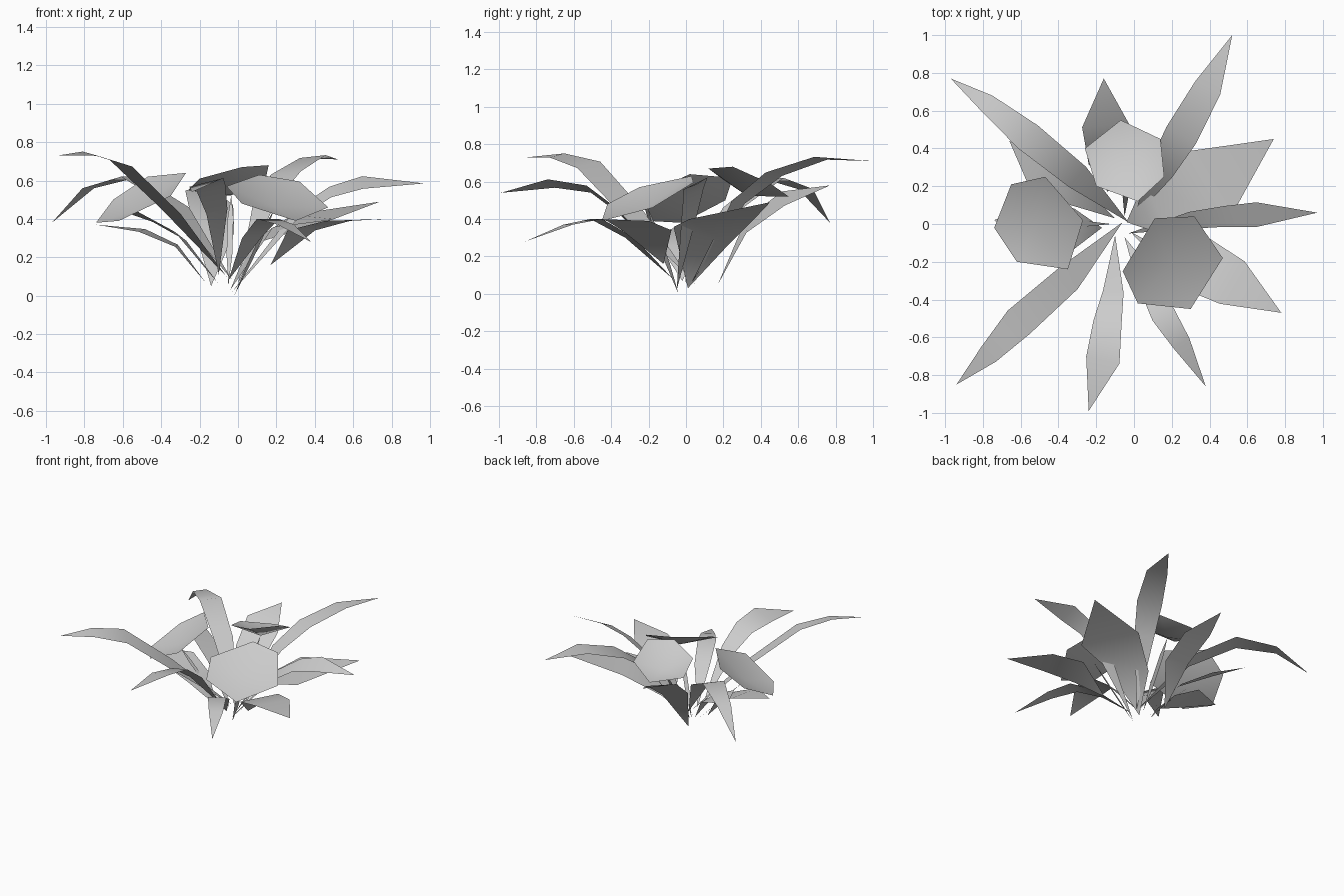
import bpy
import bmesh
from mathutils import Vector

default_cube = bpy.data.objects.get("Cube")
if default_cube:
    bpy.data.objects.remove(default_cube, do_unlink=True)

# One plain grey for the whole plant
grey = bpy.data.materials.new("plant_grey")
grey.use_nodes = True
colour = (0.6, 0.6, 0.6, 1)
grey.diffuse_color = colour
grey.node_tree.nodes["Principled BSDF"].inputs["Base Color"].default_value = colour


def finish(name, bm):
    """Turn a bmesh into a smooth shaded object with the plant material."""
    bmesh.ops.recalc_face_normals(bm, faces=bm.faces)
    if sum(face.normal.z for face in bm.faces) < 0:
        bmesh.ops.reverse_faces(bm, faces=bm.faces)
    for face in bm.faces:
        face.smooth = True
    mesh = bpy.data.meshes.new(name)
    bm.to_mesh(mesh)
    bm.free()
    mesh.materials.append(grey)
    obj = bpy.data.objects.new(name, mesh)
    bpy.context.collection.objects.link(obj)
    return obj


def leaf(name, base, sections, tip, tilt=0.0):
    """Pointed blade: each section is x, y, z, width and, if it differs, its own tilt.
    Tilt lifts the left edge."""
    bm = bmesh.new()
    path = [Vector(base)] + [Vector(s[:3]) for s in sections] + [Vector(tip)]
    start = bm.verts.new(path[0])
    previous = [start]
    for i, section in enumerate(sections, 1):
        along = path[i + 1] - path[i - 1]
        lift = section[4] if len(section) > 4 else tilt
        side = Vector((-along.y, along.x, 0)).normalized()
        side = (side + Vector((0, 0, lift))) * section[3] / 2
        row = [bm.verts.new(path[i] + side), bm.verts.new(path[i] - side)]
        if len(previous) == 1:
            bm.faces.new((start, row[1], row[0]))
        else:
            bm.faces.new((previous[0], previous[1], row[1], row[0]))
        previous = row
    end = bm.verts.new(path[-1])
    bm.faces.new((previous[0], previous[1], end))
    return finish(name, bm)


def bloom(name, rim, root, dip=0.06):
    """Shallow six sided dish with a thin ribbon stem."""
    bm = bmesh.new()
    corners = [bm.verts.new(p) for p in rim]
    middle = sum((Vector(p) for p in rim), Vector()) / len(rim)
    middle.z -= dip
    centre = bm.verts.new(middle)
    for a, b in zip(corners, corners[1:] + corners[:1]):
        bm.faces.new((a, b, centre))
    finish(name, bm)
    root = Vector(root)
    low = root.lerp(middle, 0.35)
    high = root.lerp(middle, 0.75)
    leaf(name + "_stem", root, [(*low, 0.03), (*high, 0.03)], middle)


# Long arching outer leaves
leaf("long_leaf_front", (-0.1, -0.06, 0.11),
     [(-0.11, -0.36, 0.44, 0.11), (-0.14, -0.52, 0.56, 0.15), (-0.165, -0.72, 0.59, 0.18)],
     (-0.24, -0.99, 0.54), tilt=0.25)
leaf("long_leaf_front_right", (-0.06, 0.01, 0.1),
     [(-0.35, -0.29, 0.44, 0.15), (-0.61, -0.52, 0.69, 0.17), (-0.77, -0.69, 0.74, 0.11)],
     (-0.94, -0.85, 0.73), tilt=-0.2)
leaf("long_leaf_back_right", (-0.03, 0.01, 0.08),
     [(-0.3, 0.25, 0.46, 0.14), (-0.56, 0.46, 0.62, 0.16), (-0.78, 0.64, 0.56, 0.1)],
     (-0.97, 0.77, 0.38))
leaf("long_leaf_back_left", (0, 0.03, 0.06),
     [(0.14, 0.28, 0.49, 0.14), (0.25, 0.47, 0.64, 0.18), (0.39, 0.72, 0.725, 0.15)],
     (0.52, 1, 0.71), tilt=-0.1)
leaf("long_leaf_left", (-0.03, -0.05, 0.02),
     [(0.3, 0.02, 0.42, 0.09), (0.48, 0.04, 0.54, 0.11), (0.65, 0.05, 0.59, 0.13)],
     (0.97, 0.06, 0.585), tilt=0.5)
leaf("long_leaf_front_left", (-0.05, -0.07, 0.08),
     [(0.07, -0.3, 0.3, 0.11), (0.155, -0.48, 0.4, 0.13), (0.25, -0.63, 0.37, 0.1)],
     (0.38, -0.86, 0.28))

# Short broad leaves
leaf("broad_leaf_back_left", (-0.04, 0.01, 0.03),
     [(0.12, 0.08, 0.31, 0.32, -0.3), (0.39, 0.2, 0.41, 0.43)],
     (0.74, 0.45, 0.49), tilt=0.05)
leaf("broad_leaf_front_left", (0.17, -0.12, 0.16),
     [(0.33, -0.21, 0.34, 0.3), (0.52, -0.31, 0.39, 0.26)],
     (0.78, -0.47, 0.4))
leaf("broad_leaf_back", (-0.14, 0.17, 0.05),
     [(-0.13, 0.32, 0.36, 0.22), (-0.15, 0.52, 0.51, 0.25)],
     (-0.16, 0.77, 0.58), tilt=0.3)
leaf("broad_leaf_right", (-0.17, -0.02, 0.07),
     [(-0.32, -0.03, 0.26, 0.22), (-0.5, 0, 0.34, 0.28)],
     (-0.74, 0.02, 0.37), tilt=-0.05)
leaf("broad_leaf_back_right", (-0.1, 0.03, 0.06),
     [(-0.3, 0.15, 0.31, 0.12), (-0.5, 0.27, 0.42, 0.18)],
     (-0.66, 0.44, 0.46), tilt=0.4)

# Three tilted blooms
bloom("bloom_right",
      [(-0.65, 0.21, 0.5), (-0.47, 0.25, 0.62), (-0.27, 0.02, 0.64),
       (-0.35, -0.24, 0.52), (-0.62, -0.2, 0.39), (-0.74, -0.02, 0.38)],
      (-0.12, 0, 0.05))
bloom("bloom_back",
      [(-0.07, 0.55, 0.52), (0.14, 0.45, 0.59), (0.16, 0.25, 0.68),
       (0.02, 0.12, 0.67), (-0.2, 0.2, 0.61), (-0.26, 0.4, 0.55)],
      (-0.05, 0.04, 0.05), dip=0.08)
bloom("bloom_left",
      [(0.11, 0.03, 0.63), (0.32, 0.04, 0.595), (0.47, -0.18, 0.46),
       (0.3, -0.45, 0.39), (0.02, -0.42, 0.48), (-0.06, -0.25, 0.57)],
      (-0.02, -0.04, 0))
